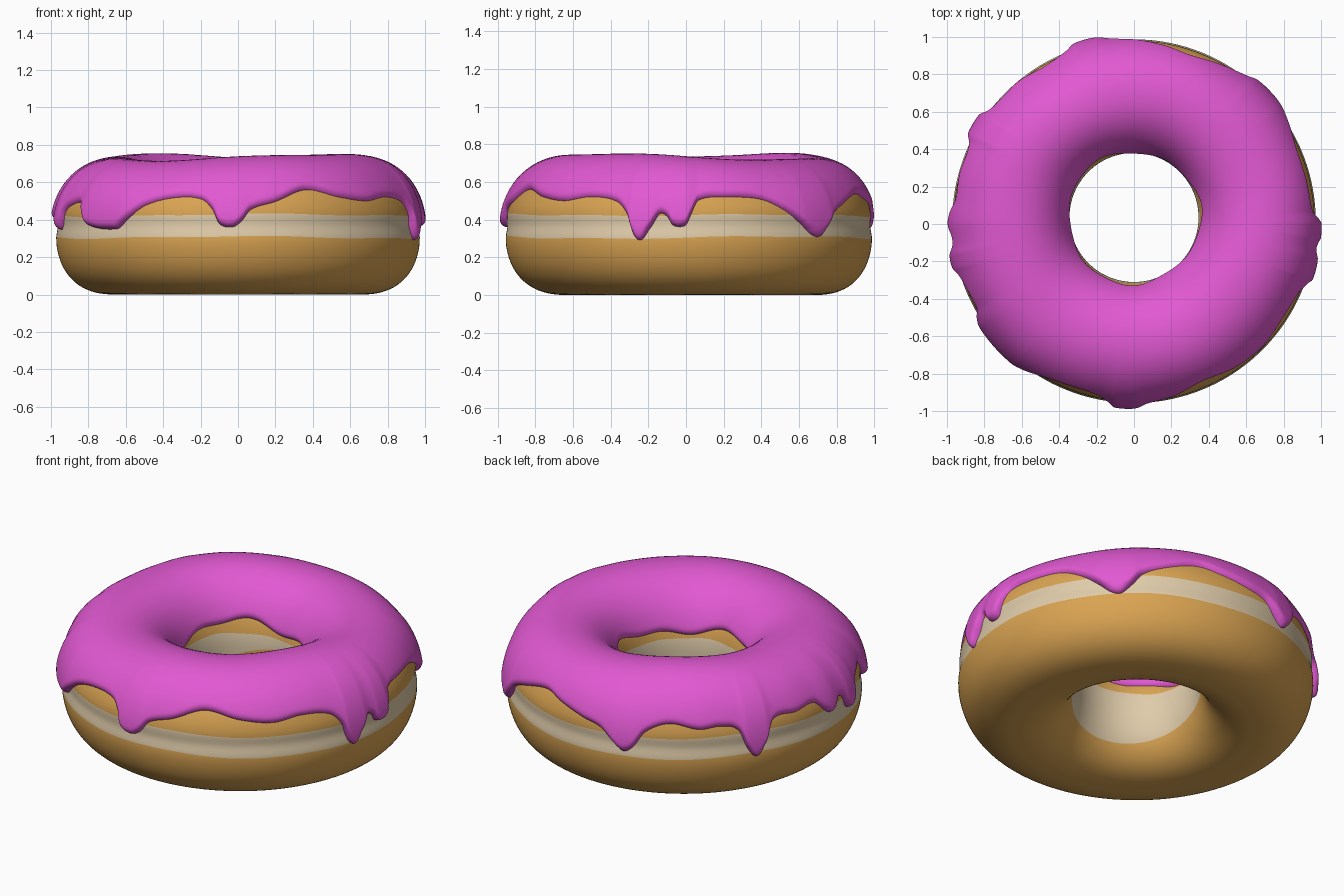
import bpy, bmesh, math
from math import sin, cos, pi, radians

if "Cube" in bpy.data.objects:
    bpy.data.objects.remove(bpy.data.objects["Cube"])

RING, HALF = 0.655, 0.35          # ring radius, half height of the dough


def material(name, rgb):
    m = bpy.data.materials.new(name)
    m.diffuse_color = (*rgb, 1)
    m.use_nodes = True
    m.node_tree.nodes["Principled BSDF"].inputs["Base Color"].default_value = m.diffuse_color
    return m


dough = material("golden dough", (0.70, 0.37, 0.085))
cream = material("pale dough band", (0.74, 0.60, 0.40))
pink = material("pink icing", (0.76, 0.10, 0.65))


def power(s):
    return 2.1 if s > 0 else 2.4


def phi_at(z):
    """Section angle on the outer side at height z."""
    d = (z - HALF) / HALF
    return math.copysign(math.asin(abs(d) ** (power(d) / 2)), d)


def point(phi, a, off=0.0):
    """Point on the rounded ring: phi round the section, a round the hole."""
    c, s = cos(phi), sin(phi)
    p = 2 / power(s)
    width = (0.32 if c > 0 else 0.31) + off
    height = HALF + off
    if s > 0:
        height += 0.017 * cos(2 * (a - radians(135)))
    r = RING + math.copysign(abs(c) ** p, c) * width
    z = HALF + math.copysign(abs(s) ** p, s) * height
    return (r * cos(a), r * sin(a) + 0.015 + 0.01 * (1 - c), z)


def ring_mesh(name, columns, closed, mats, rule=lambda row: 0):
    """Join a ring of section columns into one smooth mesh."""
    bm = bmesh.new()
    cols = [[bm.verts.new(p) for p in col] for col in columns]
    rows = len(cols[0])
    for i, left in enumerate(cols):
        right = cols[(i + 1) % len(cols)]
        for j in range(rows if closed else rows - 1):
            k = (j + 1) % rows
            f = bm.faces.new((left[j], right[j], right[k], left[k]))
            f.material_index = rule(j)
            f.smooth = True
    if closed:
        bmesh.ops.recalc_face_normals(bm, faces=bm.faces[:])
    me = bpy.data.meshes.new(name)
    bm.to_mesh(me)
    bm.free()
    for m in mats:
        me.materials.append(m)
    ob = bpy.data.objects.new(name, me)
    bpy.context.collection.objects.link(ob)
    return ob


# Dough ring with a pale band on the outside and in the hole
SEGS = [10, 40, 16, 40]           # band, top, inner band, bottom


def dough_column(a):
    low = 0.25 - 0.12 * cos(a - radians(-110))
    wave = 0.006 * sin(3 * a) + 0.003 * sin(8 * a)
    stops = [phi_at(0.305 + wave), phi_at(0.425 + wave),
             pi - phi_at(0.43 + wave), pi - phi_at(low)]
    stops.append(stops[0] + 2 * pi)
    col = []
    for n, p0, p1 in zip(SEGS, stops, stops[1:]):
        for k in range(n):
            phi = p0 + (p1 - p0) * k / n
            z = point(phi, a)[2]
            dent = 0.012 * math.exp(-((z - 0.37) / 0.05) ** 2) if cos(phi) > 0 else 0
            col.append(point(phi, a, -dent))
    return col


def dough_rule(j):
    return 1 if j < SEGS[0] or sum(SEGS[:2]) <= j < sum(SEGS[:3]) else 0


N = 240
ring_mesh("dough_ring", [dough_column(2 * pi * i / N) for i in range(N)],
          True, [dough, cream], dough_rule)

# Icing edge: (angle in degrees, height) of the drips round the outside
EDGE = [(-158, .48), (-151, .49), (-148, .42), (-145, .37), (-132, .35), (-128, .40),
        (-121, .48), (-111, .52), (-102, .51), (-98, .45), (-96, .38), (-92, .36),
        (-89, .39), (-86, .45), (-78, .49), (-67, .55), (-55, .51), (-44, .49),
        (-34, .51), (-24, .49), (-19.5, .42), (-17.5, .32), (-15, .29), (-12, .36),
        (-9, .43), (-6.5, .41), (-5, .37), (-1, .37), (.5, .42), (3, .50),
        (12, .52), (24, .51), (32, .45), (38, .38), (42, .32), (45.5, .31),
        (49, .37), (52, .43), (58, .48), (71, .54), (80, .51), (90, .47),
        (97, .44), (102, .37), (105, .33), (108, .36), (112, .45), (120, .50),
        (130, .47), (137, .48), (143, .45), (146, .34), (148.5, .29), (151, .33),
        (155, .47), (165, .48), (173, .49), (178, .42), (181, .40), (185, .45),
        (188, .44), (191, .36), (193.5, .35), (197, .44)]


def edge_height(deg):
    """Smooth curve through the edge points."""
    n = len(EDGE)
    deg = (deg - EDGE[0][0]) % 360 + EDGE[0][0]

    def knot(i):
        x, z = EDGE[i % n]
        return x + 360 * (i // n), z
    i = max(k for k in range(n) if EDGE[k][0] <= deg)
    (xa, za), (x0, z0), (x1, z1), (xb, zb) = [knot(i + k) for k in (-1, 0, 1, 2)]
    h = x1 - x0
    t = (deg - x0) / h
    m0, m1 = (z1 - za) / (x1 - xa) * h, (zb - z0) / (xb - x0) * h
    return ((2 * t**3 - 3 * t**2 + 1) * z0 + (t**3 - 2 * t**2 + t) * m0
            + (3 * t**2 - 2 * t**3) * z1 + (t**3 - t**2) * m1)


def icing_column(a, rows=44):
    outer = edge_height(math.degrees(a))
    inner = 0.475 + 0.025 * sin(3 * a + 1) + 0.012 * sin(7 * a)
    p0, p1 = phi_at(outer), pi - phi_at(inner)
    drip = min(max((0.50 - outer) / 0.12, 0), 1)
    col = []
    for k in range(rows + 1):
        phi = p0 + (p1 - p0) * (1 - cos(pi * k / rows)) / 2
        d = max(0.0, min((phi - p0) / 0.10, (p1 - phi) / 0.10, 1.0))
        top = max(sin(phi), 0) ** 2
        side = 0.018 + 0.014 * drip if cos(phi) > 0 else 0.02
        thick = side + (0.035 - side) * top
        thick += 0.004 * sin(5 * a + 2 * phi) * sin(phi)
        rim = math.sqrt(max(0.0, 1 - (1 - d) ** 2))
        col.append(point(phi, a, -0.016 + (thick + 0.016) * rim))
    return col


# Icing poured over the top, its rounded rim sunk into the dough
M = 600
ring_mesh("icing", [icing_column(2 * pi * i / M) for i in range(M)], False, [pink])
